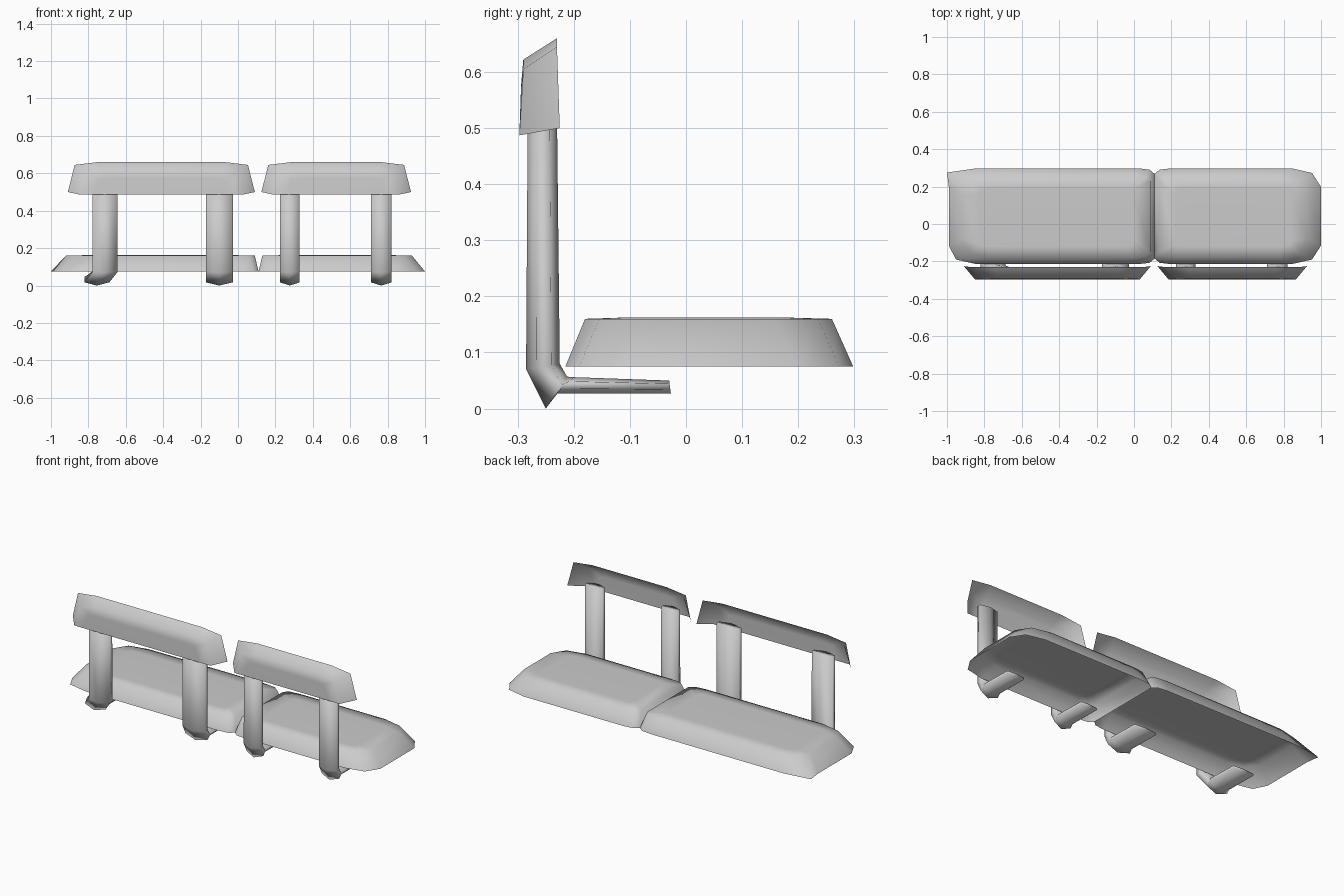
import bpy, bmesh

cube = bpy.data.objects.get("Cube")
if cube:
    bpy.data.objects.remove(cube)

grey = bpy.data.materials.new("plain_grey")
grey.use_nodes = True
grey.diffuse_color = (0.6, 0.6, 0.6, 1)
grey.node_tree.nodes["Principled BSDF"].inputs["Base Color"].default_value = (0.6, 0.6, 0.6, 1)


def loft(name, rings, closed=True, caps=(False, True)):
    """Skin a list of equal-length rings and fill the chosen end rings."""
    bm = bmesh.new()
    rows = [[bm.verts.new(p) for p in ring] for ring in rings]
    n = len(rows[0])
    for a, b in zip(rows, rows[1:]):
        for i in range(n if closed else n - 1):
            j = (i + 1) % n
            bm.faces.new((a[i], a[j], b[j], b[i]))
    for row, cap in zip((rows[0], rows[-1]), caps):
        if cap:
            bm.faces.new(row)
    bmesh.ops.recalc_face_normals(bm, faces=bm.faces)
    for f in bm.faces:
        f.smooth = True
    mesh = bpy.data.meshes.new(name)
    bm.to_mesh(mesh)
    bm.free()
    mesh.materials.append(grey)
    obj = bpy.data.objects.new(name, mesh)
    bpy.context.collection.objects.link(obj)
    return obj


def outline(x0, x1, y0, y1, cut0, cut1, z):
    """Rectangle with two-step cut corners; each end has its own (cx, cy)."""
    pts = []
    for x, y, sx, sy, (cx, cy) in ((x0, y0, 1, 1, cut0), (x1, y0, -1, 1, cut1),
                                   (x1, y1, -1, -1, cut1), (x0, y1, 1, -1, cut0)):
        corner = [(x, y + sy * cy, z), (x + sx * cx * .3, y + sy * cy * .25, z),
                  (x + sx * cx, y, z)]
        pts += corner if sx == sy else corner[::-1]
    return pts


# Seat cushions: shells open underneath, meeting at the seam
SEAM = 0.11
outer, inner = (.16, .1), (.09, .03)
for name, x0, x1, c0, c1, d0, d1 in (
        ("right_seat", -1, SEAM, outer, inner, .08, .02),
        ("left_seat", SEAM, 1, inner, outer, .02, .07)):
    seat = loft(name, [
        outline(x0, x1, -.215, .298, c0, c1, .075),
        outline(x0 + d0, x1 - d1, -.18, .26, c0, c1, .16),
        outline(x0 + d0 + .09, x1 - d1 - .09, -.12, .19, (.04, .03), (.04, .03), .162)])
    # The outer rear corner of the right seat is drawn out to a point
    if name == "right_seat":
        for v in seat.data.vertices:
            if v.co.z < .1 and v.co.x < -.9 and v.co.y > .22:
                v.co.x, v.co.y = -1, .275
            elif v.co.z < .1 and v.co.x < -.98:
                v.co.x = -.99

# Backrests: shells open to the rear and below
for name, x0, x1 in (("right_backrest", -.91, .09), ("left_backrest", .125, .925)):
    def arch(inset, shoulder, y0, y1, z0, z1, z2):
        half = [(inset, y0, z0), (inset + .037, y1, z1), (shoulder, y1, z2)]
        return ([(x0 + d, y, z) for d, y, z in half] +
                [(x1 - d, y, z) for d, y, z in reversed(half)])
    loft(name, [arch(0, .16, -.225, -.23, .5, .645, .66),
                arch(.06, .18, -.297, -.29, .487, .605, .622),
                arch(.13, .22, -.297, -.294, .487, .57, .575)], closed=False)

# Bent posts: flattened six-sided tubes running down and under the seats
stations = [((-.282, .53), (-.23, .53)), ((-.285, .07), (-.225, .08)),
            ((-.25, .0), (-.212, .057)), ((-.232, .027), (-.2, .056)),
            ((-.027, .027), (-.03, .05))]
for name, x, w, lean in (("right_outer_post", -.71, .067, -.045),
                         ("right_inner_post", -.1, .072, 0),
                         ("left_inner_post", .277, .053, 0),
                         ("left_outer_post", .766, .056, 0)):
    rings = []
    for i, ((ya, za), (yb, zb)) in enumerate(stations):
        cx = x + (lean if i > 1 else 0)
        rings.append([(cx + s * w, ya + (yb - ya) * t, za + (zb - za) * t)
                      for s, t in ((0, 0), (1, .3), (1, .75), (0, 1), (-1, .75), (-1, .3))])
    loft(name, rings, caps=(True, True))
